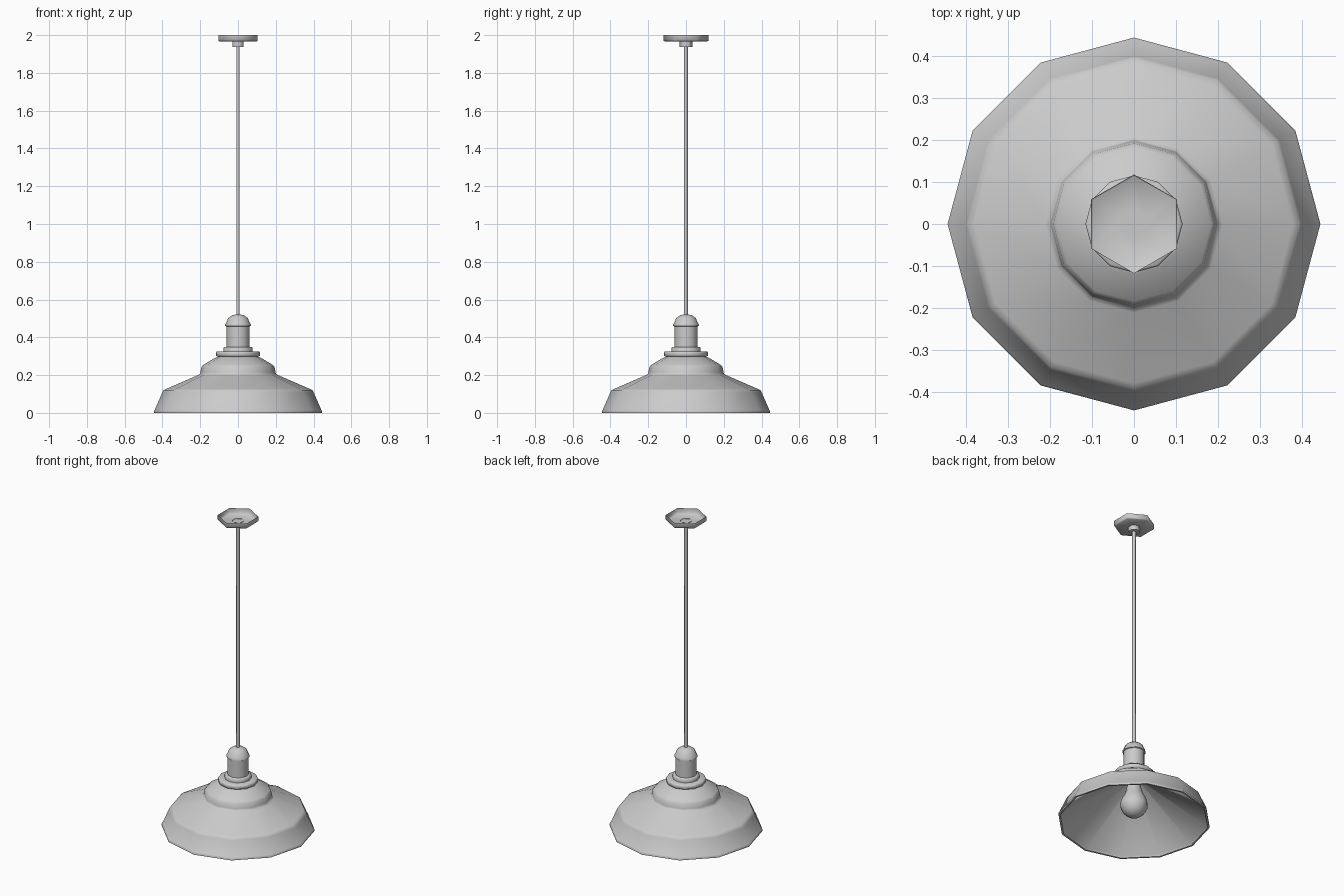
import bpy, bmesh, math


def lathe(name, profile, sides, start=0.0, smooth=35):
    """Spin (radius, z) points around the z axis; radius 0 makes a pole."""
    bm = bmesh.new()
    rings = []
    for r, z in profile:
        if r == 0:
            rings.append([bm.verts.new((0, 0, z))] * sides)
        else:
            rings.append([bm.verts.new((r * math.cos(start + math.tau * i / sides),
                                        r * math.sin(start + math.tau * i / sides), z))
                          for i in range(sides)])
    for a, b in zip(rings, rings[1:]):
        for i in range(sides):
            j = (i + 1) % sides
            bm.faces.new(list(dict.fromkeys((a[i], a[j], b[j], b[i]))))
    me = bpy.data.meshes.new(name)
    bm.to_mesh(me)
    bm.free()
    ob = bpy.data.objects.new(name, me)
    bpy.context.collection.objects.link(ob)
    bpy.ops.object.select_all(action='DESELECT')
    ob.select_set(True)
    bpy.context.view_layer.objects.active = ob
    bpy.ops.object.shade_smooth_by_angle(angle=math.radians(smooth))
    return ob


HEX = math.pi / 2

# Stepped 12-sided shade: plain conical lining, rolled rim, softened outer steps
lathe("shade", [(0.04, 0.27), (0.428, 0.012), (0.434, 0.0), (0.445, 0.0), (0.445, 0.012),
                (0.441, 0.016), (0.401, 0.108), (0.395, 0.12), (0.38, 0.127),
                (0.212, 0.2), (0.201, 0.206), (0.199, 0.215), (0.193, 0.245), (0.184, 0.254),
                (0.122, 0.291), (0.105, 0.298), (0.0, 0.3)], 12, smooth=60)

# Flange and collar on top of the shade
lathe("flange", [(0, 0.298), (0.11, 0.298), (0.116, 0.303), (0.116, 0.321),
                 (0.111, 0.325), (0.078, 0.326), (0.078, 0.344), (0.073, 0.35), (0, 0.35)],
      12, smooth=60)

# Lamp socket with raised ring and domed cap
lathe("socket", [(0, 0.345), (0.062, 0.345), (0.062, 0.458), (0.068, 0.461), (0.068, 0.468),
                 (0.062, 0.478), (0.052, 0.502), (0.033, 0.516), (0.012, 0.521), (0, 0.521)],
      12, smooth=50)

# Light bulb hanging inside the shade
lathe("bulb", [(0, 0.03), (0.035, 0.037), (0.063, 0.06), (0.08, 0.095), (0.08, 0.12),
               (0.068, 0.155), (0.05, 0.19), (0.041, 0.23), (0.039, 0.295)], 12, smooth=60)

# Hexagonal cord
lathe("cord", [(0.0105, 0.51), (0.0105, 1.96)], 6, HEX, 70)

# Ceiling canopy: open hexagonal dish, with a short cord grip below
lathe("canopy", [(0, 1.967), (0.035, 1.967), (0.114, 1.967), (0.118, 1.97), (0.118, 2.0)],
      6, HEX, 180)
lathe("cord_grip", [(0, 1.938), (0.034, 1.938), (0.034, 1.969)], 6, HEX, 62)
